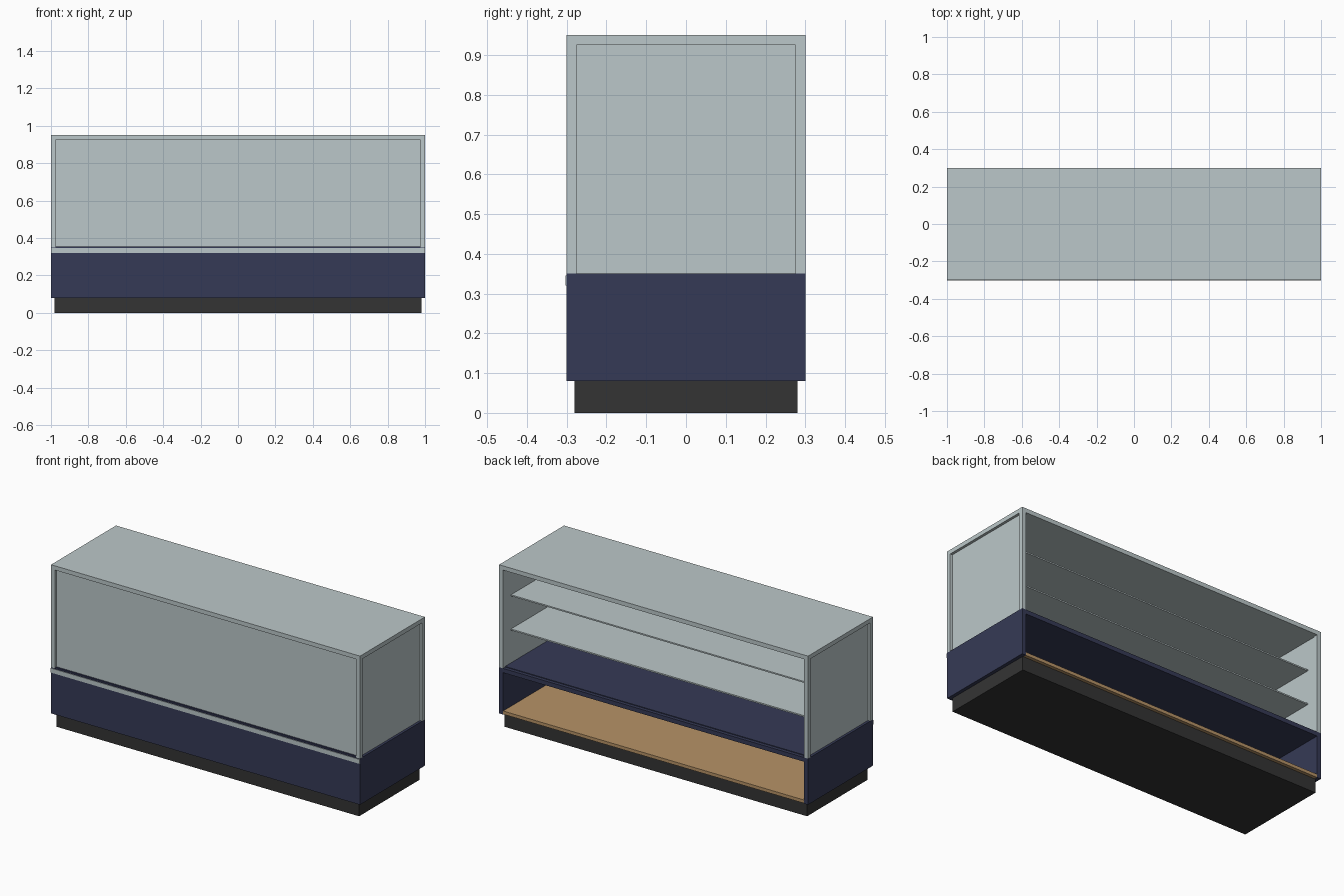
import bpy

if "Cube" in bpy.data.objects:
    bpy.data.objects.remove(bpy.data.objects["Cube"])


def material(name, rgb):
    m = bpy.data.materials.new(name)
    m.diffuse_color = (*rgb, 1.0)
    m.use_nodes = True
    m.node_tree.nodes["Principled BSDF"].inputs["Base Color"].default_value = m.diffuse_color
    return m


GLASS = material("pale_glass", (0.50, 0.575, 0.585))
NAVY = material("navy_laminate", (0.036, 0.042, 0.093))
DARK = material("dark_plinth", (0.034, 0.034, 0.034))
WOOD = material("tan_wood", (0.47, 0.29, 0.135))

FACES = [(0, 2, 3, 1), (4, 5, 7, 6), (0, 1, 5, 4),
         (2, 6, 7, 3), (0, 4, 6, 2), (1, 3, 7, 5)]


def box(name, x, y, z, mat):
    """Axis-aligned board given as (min, max) ranges."""
    verts = [(a, b, c) for c in z for b in y for a in x]
    mesh = bpy.data.meshes.new(name)
    mesh.from_pydata(verts, [], FACES)
    mesh.materials.append(mat)
    obj = bpy.data.objects.new(name, mesh)
    bpy.context.collection.objects.link(obj)
    return obj


def span(a, b, sign):
    return tuple(sorted((a * sign, b * sign)))


T = 0.025          # board and post thickness
IN = 1.0 - T       # inner half width

# Plinth
box("plinth", (-0.98, 0.98), (-0.28, 0.28), (0, 0.08), DARK)

# Lower cabinet, open at the back
box("cabinet_front", (-IN, IN), (-0.3, -0.275), (0.08, 0.345), NAVY)
box("cabinet_floor", (-IN, IN), (-0.275, 0.298), (0.081, 0.10), WOOD)
box("display_deck", (-IN, IN), (-0.275, 0.3), (0.325, 0.35), NAVY)
box("deck_mat", (-IN, IN), (-0.295, 0.28), (0.345, 0.354), NAVY)
box("front_trim", (-1, 1), (-0.303, -0.3), (0.32, 0.346), GLASS)

# Glass case
box("case_top", (-1, 1), (-0.3, 0.3), (0.925, 0.95), GLASS)
box("front_pane", (-IN, IN), (-0.285, -0.279), (0.354, 0.925), GLASS)

for side, s in (("left", -1), ("right", 1)):
    box(side + "_cabinet_side", span(IN, 1, s), (-0.3, 0.3), (0.08, 0.35), NAVY)
    box(side + "_pane", span(0.979, 0.985, s), (-0.275, 0.275), (0.35, 0.925), GLASS)
    for end, e in (("front", -1), ("back", 1)):
        box(f"{side}_{end}_post", span(IN, 1, s), span(0.275, 0.3, e),
            (0.35, 0.925), GLASS)

# Shelves stop short of the open back
for name, z in (("lower_shelf", 0.548), ("upper_shelf", 0.748)):
    box(name, (-IN, IN), (-0.279, 0.225), (z - 0.004, z + 0.004), GLASS)
